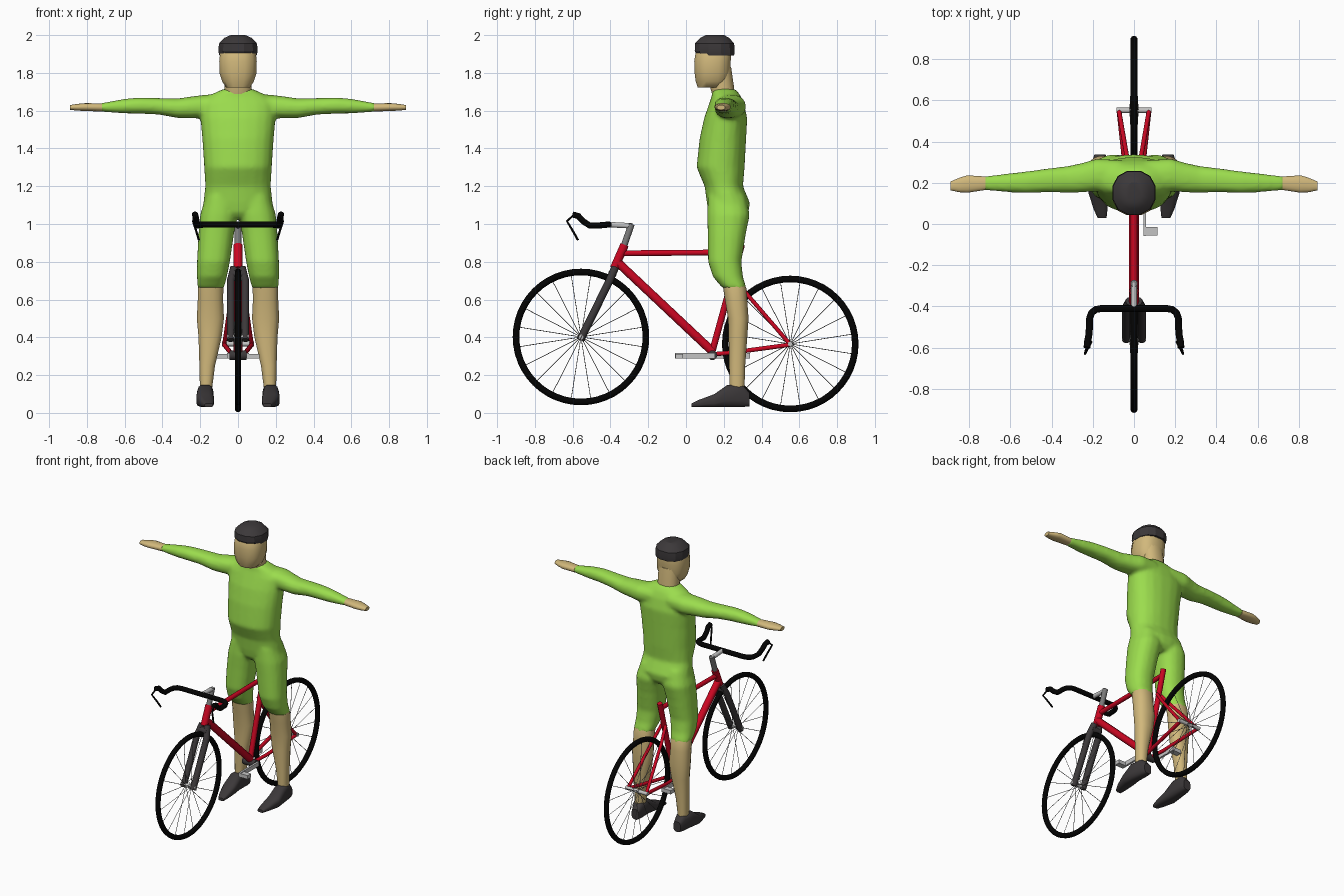
import bpy, bmesh, math
from mathutils import Matrix, Vector

if "Cube" in bpy.data.objects:
    bpy.data.objects.remove(bpy.data.objects["Cube"])


def material(name, r, g, b):
    m = bpy.data.materials.new(name)
    m.use_nodes = True
    m.diffuse_color = (r, g, b, 1)
    node = next(n for n in m.node_tree.nodes if n.type == "BSDF_PRINCIPLED")
    node.inputs["Base Color"].default_value = (r, g, b, 1)
    return m


green = material("lime_cloth", .33, .72, .075)
skin = material("skin", .64, .48, .2)
red = material("red_paint", .6, .002, .016)
black = material("black_rubber", .001, .001, .001)
dark = material("dark_grey", .045, .04, .042)
silver = material("silver_metal", .55, .55, .55)
steel = material("grey_steel", .2, .2, .2)


def select(*objs):
    bpy.ops.object.select_all(action="DESELECT")
    for o in objs:
        o.select_set(True)
    bpy.context.view_layer.objects.active = objs[0]


def finish(obj, angle=50):
    select(obj)
    bpy.ops.object.shade_smooth_by_angle(angle=math.radians(angle))
    return obj


def from_bmesh(name, bm, mat):
    bmesh.ops.recalc_face_normals(bm, faces=bm.faces)
    mesh = bpy.data.meshes.new(name)
    bm.to_mesh(mesh)
    bm.free()
    mesh.materials.append(mat)
    obj = bpy.data.objects.new(name, mesh)
    bpy.context.collection.objects.link(obj)
    return obj


def loft(name, rows, mat, axis="z", side=1, sides=16, power=2.3, angle=60):
    """Rows: station along the axis, two centre offsets, two radii."""
    bm = bmesh.new()
    rings = []
    for t, a, b, ra, rb in rows:
        ring = []
        for i in range(sides):
            ang = math.tau * (i + .5) / sides
            c, s = math.cos(ang), math.sin(ang)
            u = a + ra * math.copysign(abs(c) ** (2 / power), c)
            v = b + rb * math.copysign(abs(s) ** (2 / power), s)
            x, y, z = {"x": (t, u, v), "y": (u, t, v), "z": (u, v, t)}[axis]
            ring.append(bm.verts.new((x * side, y, z)))
        rings.append(ring)
    for lo, hi in zip(rings, rings[1:]):
        for i in range(sides):
            j = (i + 1) % sides
            bm.faces.new((lo[i], lo[j], hi[j], hi[i]))
    bm.faces.new(rings[0])
    bm.faces.new(rings[-1])
    return finish(from_bmesh(name, bm, mat), angle)


def tubes(name, paths, radius, mat, sides=3):
    """Round tubes swept along one or more point paths."""
    curve = bpy.data.curves.new(name, "CURVE")
    curve.dimensions = "3D"
    curve.bevel_depth = radius
    curve.bevel_resolution = sides
    curve.use_fill_caps = True
    curve.materials.append(mat)
    for path in paths:
        sp = curve.splines.new("POLY")
        sp.points.add(len(path) - 1)
        for p, co in zip(sp.points, path):
            p.co = (*co, 1)
    obj = bpy.data.objects.new(name, curve)
    bpy.context.collection.objects.link(obj)
    select(obj)
    bpy.ops.object.convert(target="MESH")
    return finish(bpy.context.view_layer.objects.active)


def box(name, centre, size, mat):
    bm = bmesh.new()
    bmesh.ops.create_cube(bm, size=1, matrix=Matrix.Translation(centre) @ Matrix.Diagonal((*size, 1)))
    return from_bmesh(name, bm, mat)


def mirrored(path):
    return [[(s * x, y, z) for x, y, z in path] for s in (1, -1)]


def wheel(name, y, z, axle_half):
    # Tyre
    bpy.ops.mesh.primitive_torus_add(major_radius=.344, minor_radius=.0175, major_segments=48,
                                     minor_segments=10, location=(0, y, z), rotation=(0, math.pi / 2, 0))
    tyre = bpy.context.object
    tyre.name = name + "_tyre"
    tyre.data.materials.append(black)
    finish(tyre)
    # Spokes run from alternating hub flanges to the rim
    spokes = []
    for i in range(20):
        a = math.tau * (i + .5) / 20
        d = Vector((0, math.cos(a), math.sin(a)))
        c = Vector(((-1) ** i * .02, y, z))
        spokes.append([c + d * .012, Vector((0, y, z)) + d * .335])
    tubes(name + "_spokes", spokes, .0018, steel, 0)
    tubes(name + "_axle", [[(-axle_half, y, z), (axle_half, y, z)]], .013, silver)


# Wheels
wheel("front_wheel", -.556, .402, .058)
wheel("rear_wheel", .552, .365, .086)

# Frame
tubes("head_tube", [[(0, -.38, .765), (0, -.325, .89)]], .024, red)
tubes("down_tube", [[(0, -.365, .80), (0, .14, .325)]], .024, red)
tubes("top_tube", [[(0, -.34, .845), (0, .28, .85)]], .016, red)
tubes("seat_tube", [[(0, .135, .31), (0, .295, .89)]], .018, red)
tubes("seat_stays", mirrored([(.015, .25, .72), (.035, .33, .62), (.072, .545, .37)]), .011, red)
tubes("chain_stays", mirrored([(.02, .14, .31), (.04, .25, .32), (.072, .545, .36)]), .012, red)
tubes("bottom_bracket", [[(-.046, .14, .305), (.046, .14, .305)]], .026, dark)

# Fork
tubes("fork_blades", mirrored([(.02, -.375, .77), (.038, -.405, .70), (.038, -.56, .385)]), .021, dark)
tubes("fork_crown", [[(-.035, -.39, .735), (.035, -.39, .735)]], .023, dark)

# Stem, handlebar and brake levers
tubes("stem_quill", [[(0, -.33, .88), (0, -.288, 1)]], .018, steel)
tubes("stem_extension", [[(0, -.285, .99), (0, -.41, .997)]], .015, silver)
half_bar = [(.155, -.41, .997), (.185, -.415, .997), (.205, -.43, .995), (.215, -.455, .993),
            (.217, -.51, .992), (.22, -.545, 1.015), (.225, -.57, 1.042), (.228, -.6, 1.05)]
left_bar, right_bar = mirrored(half_bar)
tubes("handlebar", [right_bar[::-1] + left_bar], .017, black)
tubes("brake_levers", mirrored([(.226, -.59, 1.052), (.238, -.63, 1.015), (.222, -.6, .965),
                                (.207, -.572, .915)]), .006, black)

# Cranks and pedals point in opposite directions
for side, label in ((1, "left"), (-1, "right")):
    tip = .14 - side * .185
    box(label + "_crank", (side * .052, (.14 + tip) / 2, .303), (.014, .21, .03), silver)
    box(label + "_pedal", (side * .086, tip + side * .01, .3), (.056, .04, .026), silver)

# Cloth: torso, sleeves and shorts fused into one suit
cloth = [loft("suit", [(1.03, 0, .225, .1, .08), (1.06, 0, .225, .15, .105), (1.11, 0, .225, .185, .115),
                       (1.2, 0, .2, .174, .102), (1.3, 0, .183, .18, .128), (1.45, 0, .195, .19, .124),
                       (1.56, 0, .21, .2, .115), (1.64, 0, .215, .2, .092), (1.68, 0, .213, .155, .076),
                       (1.715, 0, .2, .078, .062)], green, sides=20)]
for side, label in ((1, "left"), (-1, "right")):
    cloth.append(loft(label + "_sleeve", [
        (.06, .22, 1.625, .09, .066), (.18, .238, 1.622, .08, .062), (.25, .225, 1.617, .072, .058),
        (.32, .217, 1.613, .065, .052), (.42, .212, 1.623, .058, .044), (.52, .203, 1.627, .053, .043),
        (.6, .2, 1.624, .047, .039), (.73, .198, 1.617, .034, .022)], green, "x", side))
    cloth.append(loft(label + "_short_leg", [
        (1.15, .09, .215, .08, .1), (1.05, .101, .225, .1, .114), (.95, .115, .216, .095, .102),
        (.8, .13, .205, .088, .089), (.72, .138, .222, .08, .08), (.66, .145, .257, .071, .064)],
        green, "z", side))
    # Bare hand and lower leg
    loft(label + "_hand", [(.72, .198, 1.617, .033, .022), (.81, .194, 1.619, .043, .021),
                           (.85, .189, 1.618, .035, .018), (.89, .185, 1.617, .022, .013)], skin, "x", side)
    loft(label + "_lower_leg", [(.7, .142, .245, .062, .055), (.66, .145, .258, .069, .062),
                                (.6, .146, .265, .068, .06), (.5, .146, .277, .073, .055),
                                (.4, .148, .275, .062, .05), (.25, .163, .271, .042, .043),
                                (.12, .17, .27, .032, .04)], skin, "z", side)
    loft(label + "_shoe", [(.03, .155, .04, .022, .01), (.07, .162, .05, .034, .02),
                           (.15, .174, .065, .048, .035), (.22, .174, .09, .043, .06),
                           (.3, .168, .09, .038, .06), (.337, .165, .07, .028, .036)],
         dark, "y", side, sides=12, power=3.2, angle=40)
select(*cloth)
bpy.ops.object.join()
suit = bpy.context.view_layer.objects.active
remesh = suit.modifiers.new("fuse", "REMESH")
remesh.mode = "VOXEL"
remesh.voxel_size = .011
soften = suit.modifiers.new("soften", "SMOOTH")
soften.factor = .5
soften.iterations = 8
for mod in ("fuse", "soften"):
    bpy.ops.object.modifier_apply(modifier=mod)
finish(suit, 60)

# Head, neck and cap
loft("neck", [(1.67, 0, .2, .075, .058), (1.72, 0, .192, .072, .064), (1.83, 0, .18, .075, .06)], skin)
loft("head", [(1.722, 0, .135, .065, .075), (1.755, 0, .137, .086, .088), (1.8, 0, .14, .101, .097),
              (1.86, 0, .14, .102, .099), (1.9, 0, .145, .098, .098), (1.94, 0, .15, .085, .085)],
     skin, sides=12, power=2.6)
loft("cap", [(1.893, 0, .156, .102, .102), (1.915, 0, .152, .107, .109), (1.955, 0, .151, .104, .107),
             (1.985, 0, .152, .075, .08), (2, 0, .153, .04, .05)], dark, sides=12, angle=25)
